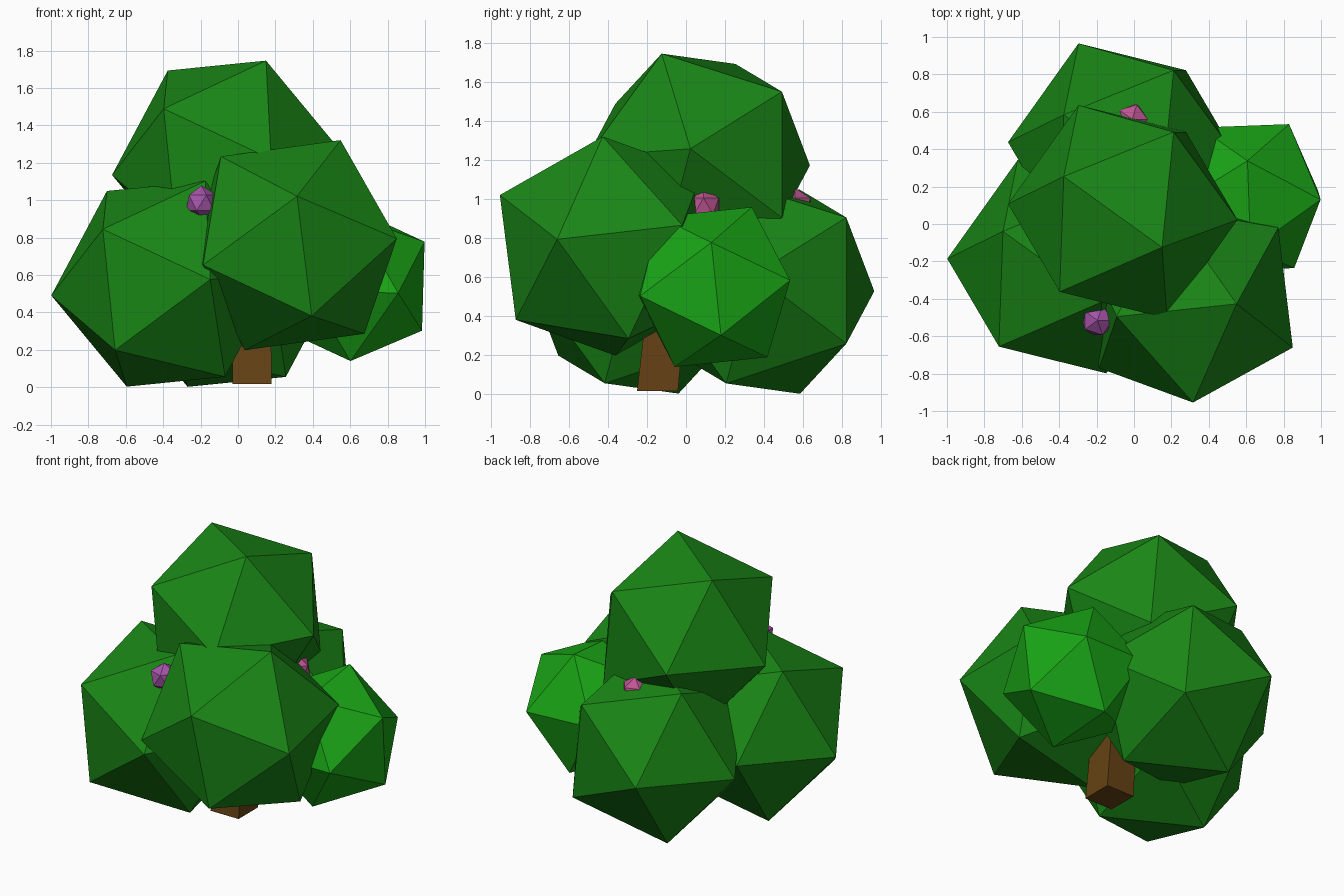
import bpy
from mathutils import Vector, Matrix

if "Cube" in bpy.data.objects:
    bpy.data.objects.remove(bpy.data.objects["Cube"])


def material(name, rgb):
    m = bpy.data.materials.new(name)
    m.diffuse_color = (*rgb, 1)
    m.use_nodes = True
    m.node_tree.nodes["Principled BSDF"].inputs["Base Color"].default_value = m.diffuse_color
    return m


leaf = material("leaf_green", (0.01, 0.24, 0.008))
bright = material("bright_leaf", (0.01, 0.38, 0.008))
bark = material("bark_brown", (0.13, 0.055, 0.007))
purple = material("purple_berry", (0.38, 0.09, 0.40))
pink = material("pink_berry", (0.50, 0.09, 0.28))


def ball(name, centre, r, pole, side, mat):
    """Twenty-faced ball: 'pole' and 'side' are directions to two neighbouring corners."""
    z = Vector(pole).normalized()
    y = z.cross(Vector(side)).normalized()
    rot = Matrix((y.cross(z), y, z)).transposed().to_4x4()
    bpy.ops.mesh.primitive_ico_sphere_add(subdivisions=1, radius=r)
    ob = bpy.context.object
    ob.name = name
    ob.matrix_world = Matrix.Translation(centre) @ rot
    ob.data.materials.append(mat)
    return ob


# Foliage clumps: three share one orientation
P, S = (0.21, -0.19, 0.55), (-0.317, 0.19, 0.495)
ball("top_foliage", (-0.06, 0.065, 1.197), 0.618, P, S, leaf)
ball("left_foliage", (-0.385, -0.228, 0.553), 0.618, P, S, leaf)
ball("back_foliage", (-0.06, 0.395, 0.552), 0.618, P, S, leaf)
ball("front_foliage", (0.292, -0.395, 0.76), 0.618,
     (0.256, -0.032, 0.56), (0.026, -0.558, 0.266), leaf)
ball("right_foliage", (0.604, 0.14, 0.55), 0.455,
     (0.393, -0.01, 0.228), (0.254, -0.373, -0.044), bright)

# Berries
for name, c, mat in (("front_berry", (-0.195, -0.515, 0.987), purple),
                     ("right_berry", (0.38, 0.09, 0.965), pink),
                     ("back_berry", (-0.01, 0.56, 0.965), pink)):
    ball(name, c, 0.092, (0, 0, 1), (1, 0, 0.5), mat)

# Trunk: square post, leaning slightly backwards
bpy.ops.mesh.primitive_cube_add(size=1)
trunk = bpy.context.object
trunk.name = "trunk"
for v in trunk.data.vertices:
    up = v.co.z > 0
    k = 0.19 if up else 0.21
    v.co = (0.075 + v.co.x * k, -0.146 + v.co.y * k + (0.08 if up else 0), 0.8 if up else 0.017)
trunk.data.materials.append(bark)
